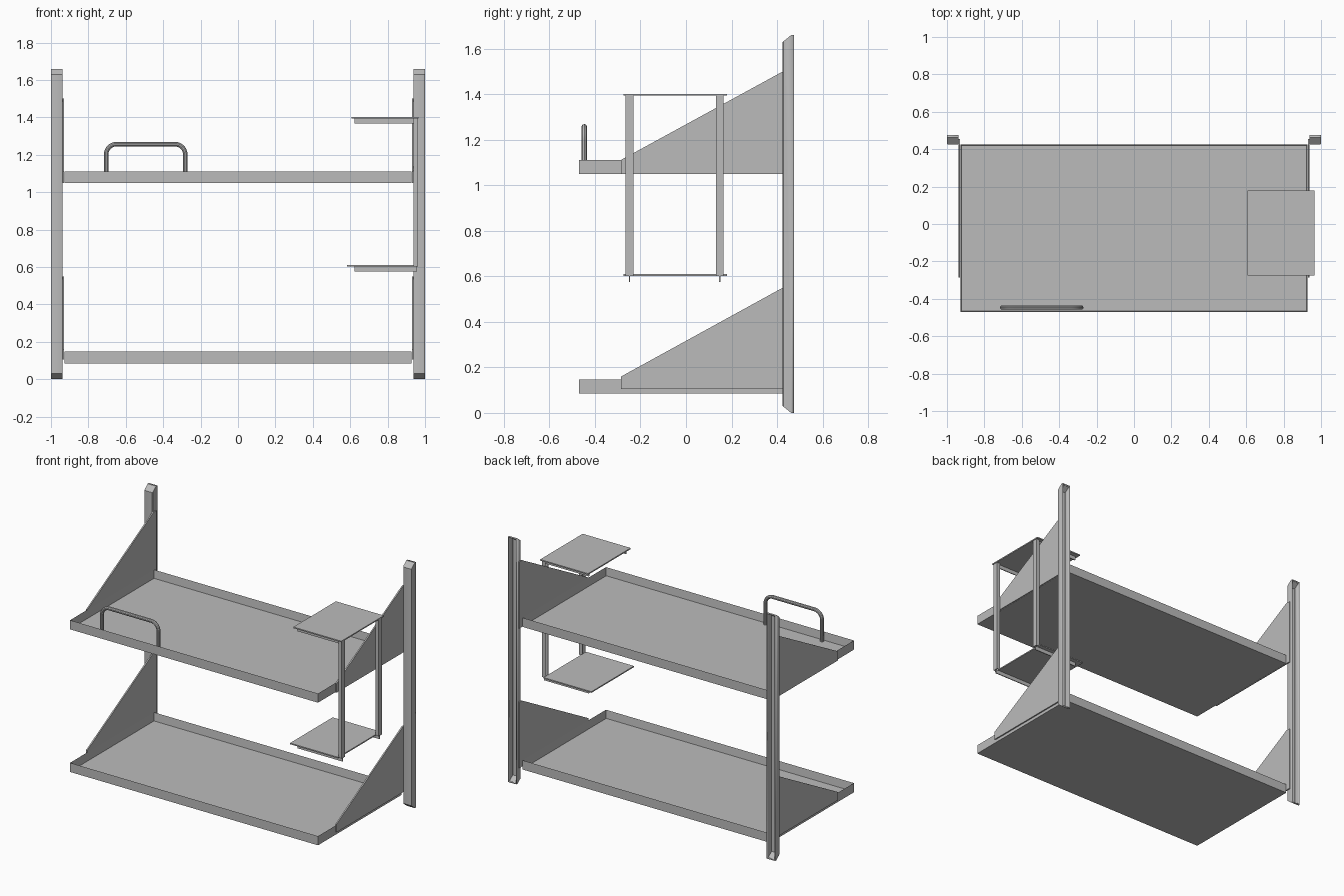
import bpy
import bmesh
from mathutils import Vector

if "Cube" in bpy.data.objects:
    bpy.data.objects.remove(bpy.data.objects["Cube"])

# single painted-metal colour
metal = bpy.data.materials.new("grey_metal")
metal.use_nodes = True
colour = (0.5, 0.5, 0.5, 1)
metal.diffuse_color = colour
metal.node_tree.nodes["Principled BSDF"].inputs["Base Color"].default_value = colour


def add_object(name, bm):
    bmesh.ops.recalc_face_normals(bm, faces=bm.faces)
    mesh = bpy.data.meshes.new(name)
    bm.to_mesh(mesh)
    bm.free()
    mesh.materials.append(metal)
    obj = bpy.data.objects.new(name, mesh)
    bpy.context.collection.objects.link(obj)
    return obj


def add_prism(bm, points, depth):
    """Extrude a closed planar outline by a vector."""
    face = bm.faces.new([bm.verts.new(p) for p in points])
    moved = bmesh.ops.extrude_face_region(bm, geom=[face], use_keep_orig=True)["geom"]
    verts = [v for v in moved if isinstance(v, bmesh.types.BMVert)]
    bmesh.ops.translate(bm, verts=verts, vec=depth)


def plate(name, xs, ys, zs):
    bm = bmesh.new()
    z = zs[0]
    add_prism(bm, [(xs[0], ys[0], z), (xs[1], ys[0], z), (xs[1], ys[1], z), (xs[0], ys[1], z)],
              (0, 0, zs[1] - z))
    return add_object(name, bm)


def shade_smooth(obj):
    bpy.ops.object.select_all(action="DESELECT")
    obj.select_set(True)
    bpy.context.view_layer.objects.active = obj
    bpy.ops.object.shade_smooth_by_angle()


# upright channels, open at the back, with sloping closed ends
def post(name, side):
    height, front, back, slope = 1.66, 0.425, 0.475, 0.03
    profile = [(front, slope), (0.462, 0), (back, 0),
               (back, height), (0.462, height), (front, height - slope)]
    bm = bmesh.new()
    add_prism(bm, [(side * 0.937, y, z) for y, z in profile], (side * 0.063, 0, 0))
    bm.normal_update()
    rear = [f for f in bm.faces if all(v.co.y > back - 0.001 for v in f.verts)]
    bmesh.ops.delete(bm, geom=rear, context="FACES")
    folds = [e for e in bm.edges if all(abs(v.co.y - front) < 0.001 for v in e.verts)
             and abs(e.verts[0].co.z - e.verts[1].co.z) > 1]
    bmesh.ops.bevel(bm, geom=folds, offset=0.007, segments=3, profile=0.5, affect="EDGES")
    obj = add_object(name, bm)
    shell = obj.modifiers.new("sheet", "SOLIDIFY")
    shell.thickness = 0.005
    shell.offset = -1
    shade_smooth(obj)


# open sheet-metal tray
def tray(name, bottom):
    bm = bmesh.new()
    half, front, back, rim = 0.928, -0.47, 0.425, 0.062
    add_prism(bm, [(-half, front, bottom), (half, front, bottom),
                   (half, back, bottom), (-half, back, bottom)], (0, 0, rim))
    lid = [f for f in bm.faces if all(v.co.z > bottom + 0.01 for v in f.verts)]
    bmesh.ops.inset_region(bm, faces=lid, thickness=0.008)
    bmesh.ops.translate(bm, verts=lid[0].verts, vec=(0, 0, 0.007 - rim))
    add_object(name, bm)


# tapered side gusset
def gusset(name, side, bottom, knee, top):
    bm = bmesh.new()
    outline = [(-0.285, bottom), (0.455, bottom), (0.455, top), (0.425, top), (-0.285, knee)]
    add_prism(bm, [(side * 0.929, y, z) for y, z in outline], (side * 0.009, 0, 0))
    add_object(name, bm)


for label, side in (("left", 1), ("right", -1)):
    post(label + "_post", side)
    gusset(label + "_lower_gusset", side, 0.105, 0.16, 0.55)
    gusset(label + "_upper_gusset", side, 1.05, 1.112, 1.5)
tray("lower_tray", 0.085)
tray("upper_tray", 1.05)

# small side shelves with slotted-rail supports
plate("side_shelf_top", (0.607, 0.966), (-0.275, 0.18), (1.394, 1.402))
plate("side_shelf_bottom", (0.582, 0.941), (-0.275, 0.18), (0.602, 0.61))
for label, y in (("front", -0.248), ("rear", 0.148)):
    bm = bmesh.new()
    w, t, x0, x1 = 0.017, 0.005, 0.938, 0.962
    section = [(x0, -w), (x1, -w), (x1, w), (x0, w),
               (x0, w - t), (x1 - t, w - t), (x1 - t, t - w), (x0, t - w)]
    add_prism(bm, [(x, y + dy, 0.602) for x, dy in section], (0, 0, 0.792))
    add_object(label + "_side_rail", bm)
    for level, z in (("upper", 1.394), ("lower", 0.602)):
        plate(f"{label}_{level}_arm", (0.622, 0.957), (y - 0.003, y + 0.003), (z - 0.026, z))

# bent-tube handle
curve = bpy.data.curves.new("handle_path", "CURVE")
curve.dimensions = "3D"
curve.bevel_depth = 0.012
curve.bevel_resolution = 3
curve.resolution_u = 8
curve.use_fill_caps = True
spline = curve.splines.new("BEZIER")
left, right, y, low, high, r = -0.705, -0.282, -0.447, 1.055, 1.257, 0.055
path = [(left, low), (left, high - r), (left + r, high),
        (right - r, high), (right, high - r), (right, low)]
spline.bezier_points.add(len(path) - 1)
for point, (x, z) in zip(spline.bezier_points, path):
    point.co = (x, y, z)
    point.handle_left_type = point.handle_right_type = "FREE"
    point.handle_left = point.handle_right = point.co
k = r * 0.55
pts = spline.bezier_points
pts[1].handle_right = pts[1].co + Vector((0, 0, k))
pts[2].handle_left = pts[2].co - Vector((k, 0, 0))
pts[3].handle_right = pts[3].co + Vector((k, 0, 0))
pts[4].handle_left = pts[4].co + Vector((0, 0, k))
curve.materials.append(metal)
handle = bpy.data.objects.new("handle", curve)
bpy.context.collection.objects.link(handle)
bpy.ops.object.select_all(action="DESELECT")
handle.select_set(True)
bpy.context.view_layer.objects.active = handle
bpy.ops.object.convert(target="MESH")
shade_smooth(bpy.context.view_layer.objects.active)
